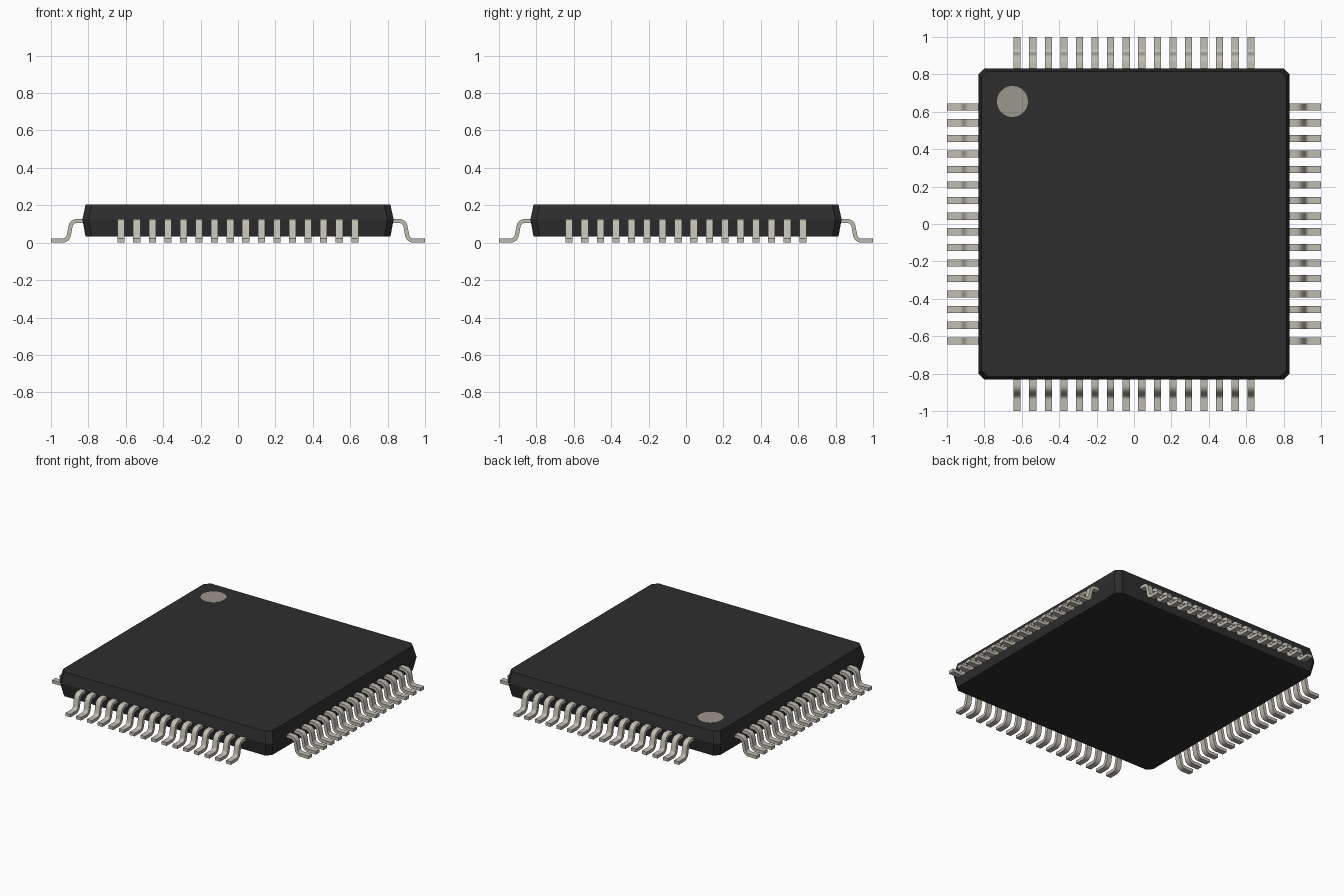
import bpy, bmesh, math
from mathutils import Vector

cube = bpy.data.objects.get("Cube")
if cube:
    bpy.data.objects.remove(cube, do_unlink=True)


def make_material(name, rgb, roughness):
    mat = bpy.data.materials.new(name)
    mat.use_nodes = True
    mat.diffuse_color = (*rgb, 1)
    shader = mat.node_tree.nodes["Principled BSDF"]
    shader.inputs["Base Color"].default_value = (*rgb, 1)
    shader.inputs["Roughness"].default_value = roughness
    return mat


BLACK = make_material("black plastic", (0.027, 0.027, 0.027), 0.6)
TIN = make_material("tinned metal", (0.53, 0.51, 0.44), 0.4)
GREY = make_material("marker grey", (0.33, 0.31, 0.26), 0.6)


def finish(bm, name, mat):
    bmesh.ops.recalc_face_normals(bm, faces=bm.faces)
    mesh = bpy.data.meshes.new(name)
    bm.to_mesh(mesh)
    bm.free()
    mesh.materials.append(mat)
    obj = bpy.data.objects.new(name, mesh)
    bpy.context.collection.objects.link(obj)
    return obj


def octagon(half, cut, z):
    """Square outline with clipped corners."""
    pts = []
    for i in range(4):
        turn = i * math.pi / 2
        c, s = round(math.cos(turn)), round(math.sin(turn))
        for x, y in ((half, half - cut), (half - cut, half)):
            pts.append((x * c - y * s, x * s + y * c, z))
    return pts


# Package body: three clipped squares, widest at the mould parting line
bm = bmesh.new()
rings = [[bm.verts.new(p) for p in octagon(half, 0.033, z)]
         for half, z in ((0.815, 0.032), (0.832, 0.125), (0.815, 0.203))]
for low, high in zip(rings, rings[1:]):
    for i in range(len(low)):
        j = (i + 1) % len(low)
        bm.faces.new((low[i], low[j], high[j], high[i]))
bm.faces.new(rings[0])
bm.faces.new(rings[-1])
finish(bm, "package_body", BLACK)

# Pin one marker: thin disc in the top face
bm = bmesh.new()
bmesh.ops.create_cone(bm, cap_ends=True, segments=40, radius1=0.083,
                      radius2=0.083, depth=0.004)
bmesh.ops.translate(bm, verts=bm.verts, vec=(-0.65, 0.655, 0.203))
finish(bm, "pin_one_marker", GREY)

# Gull-wing lead: centre line with rounded bends, thickened, then widened
THICK, WIDTH, COUNT, PITCH, STEPS = 0.022, 0.038, 16, 0.0833, 6
LEAN = math.radians(84)


def bend(cx, cz, radius, start, end):
    for i in range(STEPS + 1):
        a = start + (end - start) * i / STEPS
        yield Vector((cx + radius * math.cos(a), cz + radius * math.sin(a)))


R = 0.034
path = [Vector((0.80, 0.116))]
path += bend(0.862, 0.116 - R, R, math.pi / 2, math.pi / 2 - LEAN)
path += bend(0.938, 0.011 + R, R, 1.5 * math.pi - LEAN, 1.5 * math.pi)
path.append(Vector((1.0, 0.011)))

upper, lower = [], []
for i, p in enumerate(path):
    along = (path[min(i + 1, len(path) - 1)] - path[max(i - 1, 0)]).normalized()
    side = Vector((-along.y, along.x)) * THICK / 2
    upper.append(p + side)
    lower.append(p - side)

bm = bmesh.new()
sections = []
for u, l in zip(upper, lower):
    sections.append([bm.verts.new((q.x, y, q.y)) for q, y in
                     ((u, -WIDTH / 2), (u, WIDTH / 2), (l, WIDTH / 2), (l, -WIDTH / 2))])
for a, b in zip(sections, sections[1:]):
    for i in range(4):
        j = (i + 1) % 4
        bm.faces.new((a[i], a[j], b[j], b[i]))
bm.faces.new(sections[0])
bm.faces.new(sections[-1])
# Shift to the start of the row
bmesh.ops.translate(bm, verts=bm.verts, vec=(0, -PITCH * (COUNT - 1) / 2, 0))
lead = finish(bm, "leads_left", TIN)
bpy.ops.object.select_all(action="DESELECT")
lead.select_set(True)
bpy.context.view_layer.objects.active = lead
bpy.ops.object.shade_smooth_by_angle(angle=math.radians(35))

# One row of leads per side
for i, name in enumerate(("leads_left", "leads_back", "leads_right", "leads_front")):
    row = lead
    if i:
        row = bpy.data.objects.new(name, lead.data)
        bpy.context.collection.objects.link(row)
    row.rotation_euler.z = i * math.pi / 2
    array = row.modifiers.new("row", "ARRAY")
    array.count = COUNT
    array.use_relative_offset = False
    array.use_constant_offset = True
    array.constant_offset_displace = (0, PITCH, 0)
